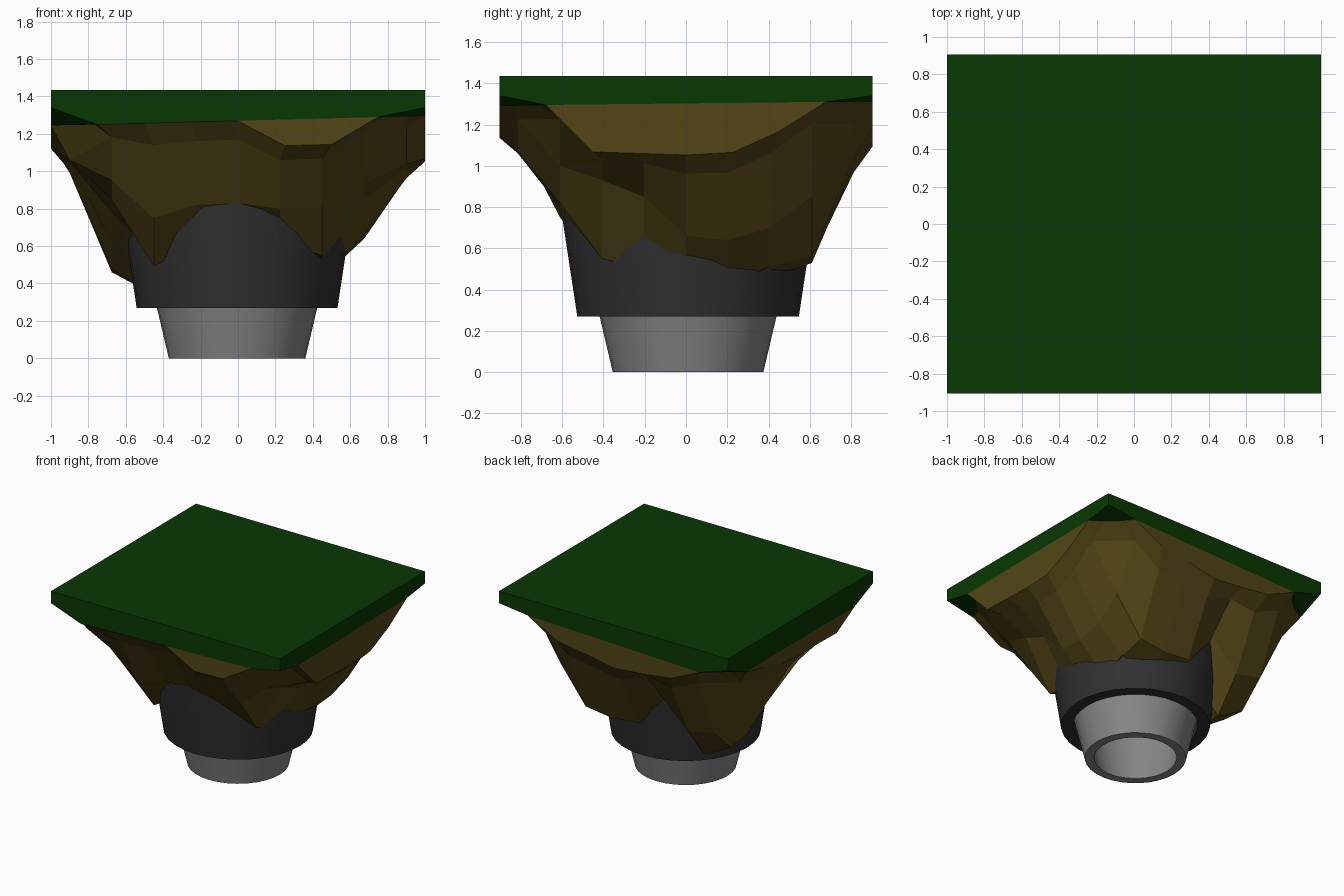
import bpy, bmesh, math

if "Cube" in bpy.data.objects:
    bpy.data.objects.remove(bpy.data.objects["Cube"])

HX, HY, TOP = 1.0, 0.905, 1.435


def finish(bm, name, color, smooth=False, down=False):
    bmesh.ops.remove_doubles(bm, verts=bm.verts[:], dist=1e-4)
    bmesh.ops.recalc_face_normals(bm, faces=bm.faces[:])
    if down and sum(f.normal.z * f.calc_area() for f in bm.faces) > 0:
        bmesh.ops.reverse_faces(bm, faces=bm.faces[:])
    mesh = bpy.data.meshes.new(name)
    bm.to_mesh(mesh)
    bm.free()
    obj = bpy.data.objects.new(name, mesh)
    bpy.context.collection.objects.link(obj)
    mat = bpy.data.materials.new(name + "_material")
    mat.diffuse_color = (*color, 1)
    mat.use_nodes = True
    mat.node_tree.nodes["Principled BSDF"].inputs["Base Color"].default_value = mat.diffuse_color
    mesh.materials.append(mat)
    if smooth:
        bpy.ops.object.select_all(action='DESELECT')
        obj.select_set(True)
        bpy.context.view_layer.objects.active = obj
        bpy.ops.object.shade_smooth_by_angle(angle=math.radians(35))
    return obj


def perimeter(n):
    """Grid indices around a square, counter-clockwise from front left."""
    r = range(-n, n)
    return ([(i, -n) for i in r] + [(n, j) for j in r]
            + [(-i, n) for i in r] + [(-n, -j) for j in r])


# Underside height of the turf at both ends of each edge (front, right, back, left)
EDGE = [(1.25, 1.29), (1.295, 1.31), (1.31, 1.26), (1.245, 1.245)]
CORNER = 1.34

# Turf slab with chamfered lower corners
bm = bmesh.new()
corners = [(-HX, -HY), (HX, -HY), (HX, HY), (-HX, HY)]
top = [bm.verts.new((x, y, TOP)) for x, y in corners]
low = [bm.verts.new((x, y, CORNER)) for x, y in corners]
ends = []
for s in range(4):
    a, b = corners[s], corners[(s + 1) % 4]
    ends.append([bm.verts.new((a[0] + (b[0] - a[0]) * t, a[1] + (b[1] - a[1]) * t, z))
                 for t, z in zip((0.125, 0.875), EDGE[s])])
bm.faces.new(top)
for s in range(4):
    n = (s + 1) % 4
    bm.faces.new((top[s], low[s], ends[s][0], ends[s][1], low[n], top[n]))
    bm.faces.new((low[n], ends[s][1], ends[n][0]))
bm.faces.new([v for e in ends for v in e])
finish(bm, "turf_slab", (0.0025, 0.04, 0.001))

# Earth: faceted height grid hanging under the turf, given ring by ring
dips = [0, 0, 0, 0, 0, .14, .14, 0,
        0, 0, .23, .24, .25, .24, .14, 0,
        0, 0, .12, .15, .19, .16, .12, 0,
        0, 0, .05, .10, .125, .12, .125, 0]
outer = [.95, .75, .82, .83, .80, .82,
         1.0, .93, .85, .66, .64, .70,
         .85, .56, .53, .55, .83, .60,
         .65, .46, .48, .62, .78, .85]
inner = [.49, .62, .75, .62, .55, .50, .45, .43,
         .51, .45, .45, .55, .34, .33, .45, .55]
H = {(i, j): 0.65 for i in (-1, 0, 1) for j in (-1, 0, 1)}
H.update(zip(perimeter(3), outer))
H.update(zip(perimeter(2), inner))

bm = bmesh.new()
rim, wall = [], []
for k, (i, j) in enumerate(perimeter(4)):
    s, t = divmod(k, 8)
    a, b = EDGE[s]
    z = CORNER + 0.03 if t == 0 else a + (b - a) * (t - 1) / 6
    wall.append(bm.verts.new((i * HX / 4, j * HY / 4, z)))
    rim.append(bm.verts.new((i * HX / 4, j * HY / 4, z - dips[k])))
    near = H[max(-3, min(3, i)), max(-3, min(3, j))]
    H[i, j] = 1.36 if t == 0 else 0.77 * (z - dips[k]) + 0.23 * near
H[-4, -3] = H[-4, -2] = 1.06
grid = {(i, j): bm.verts.new((i * 0.225, j * 0.2035, z)) for (i, j), z in H.items()}
for i in range(-4, 4):
    for j in range(-4, 4):
        q = [grid[i, j], grid[i, j + 1], grid[i + 1, j + 1], grid[i + 1, j]]
        if abs(i + 0.5) > 3 and abs(j + 0.5) > 3:
            # corner cells: crease across the corner, under the turf chamfer
            c = q.index(grid[4 if i > 0 else -4, 4 if j > 0 else -4])
            q = q[c:] + q[:c]
            bm.faces.new((q[0], q[1], q[3]))
            bm.faces.new((q[1], q[2], q[3]))
        else:
            bm.faces.new(q)
ring = [grid[p] for p in perimeter(4)]
for k in range(32):
    n = (k + 1) % 32
    if k % 8 and n % 8:
        bm.faces.new((rim[k], ring[k], ring[n], rim[n]))
        bm.faces.new((wall[k], rim[k], rim[n], wall[n]))
    elif k % 8:
        bm.faces.new((rim[k], ring[k], ring[n]))
        bm.faces.new((rim[k], ring[n], rim[n]))
    else:
        bm.faces.new((rim[n], ring[k], ring[n]))
        bm.faces.new((rim[n], rim[k], ring[k]))
finish(bm, "earth_clump", (0.085, 0.06, 0.008), down=True)


def lathe(name, profile, color, n=32):
    """Closed ring turned from an (r, z) cross-section."""
    bm = bmesh.new()
    rows = [[bm.verts.new((r * math.cos(2 * math.pi * k / n) - 0.005,
                           r * math.sin(2 * math.pi * k / n) + 0.01, z))
             for k in range(n)] for r, z in profile]
    for p, row in enumerate(rows):
        nxt = rows[(p + 1) % len(rows)]
        for k in range(n):
            m = (k + 1) % n
            bm.faces.new((row[k], row[m], nxt[m], nxt[k]))
    finish(bm, name, color, smooth=True)


# Dark collar and pale pipe
lathe("collar", [(.45, .27), (.537, .27), (.64, .95), (.55, .95)], (0.03, 0.03, 0.03))
lathe("pipe", [(.297, 0), (.365, 0), (.53, .70), (.455, .70)], (0.24, 0.24, 0.24))
